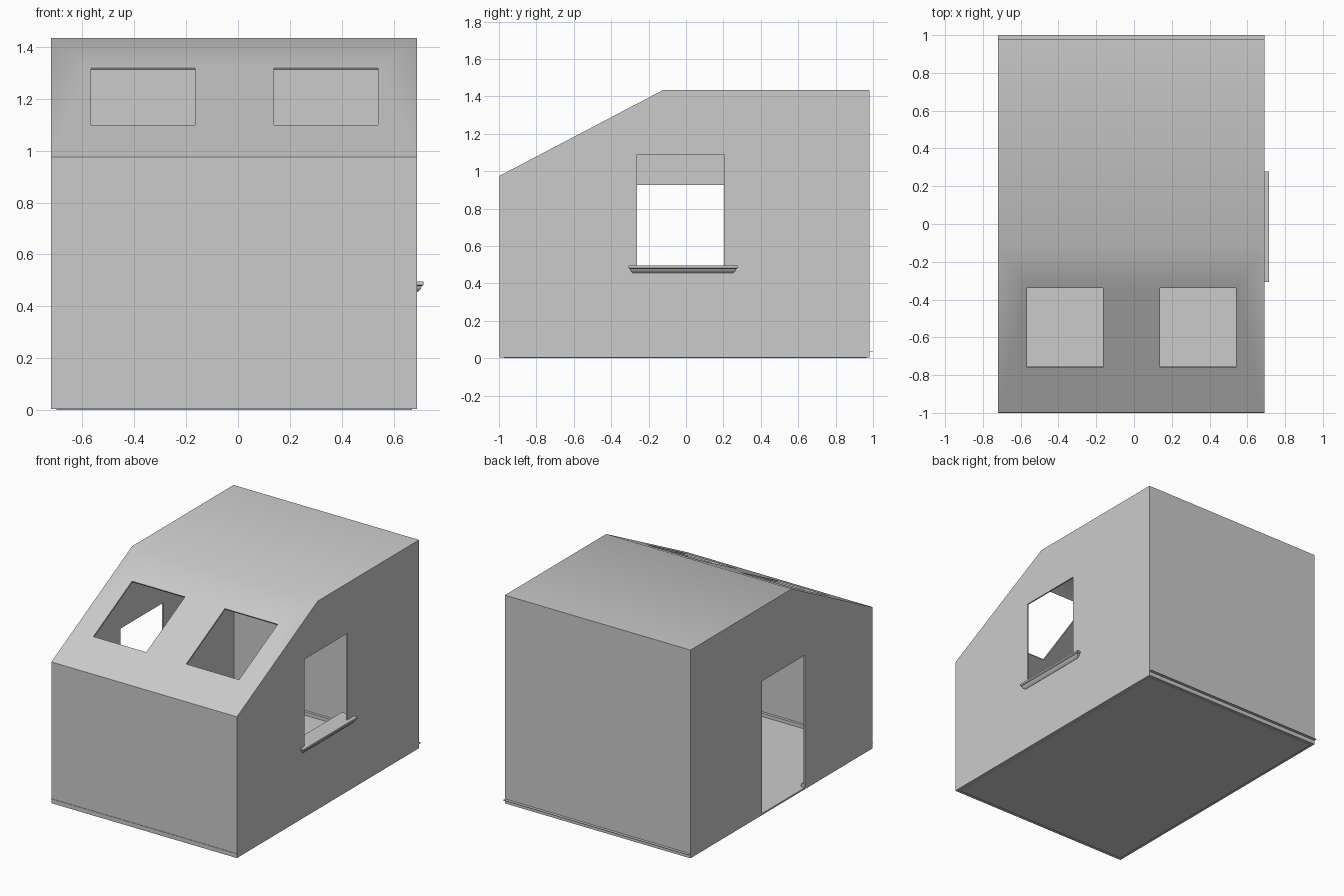
import bpy, bmesh, math
from mathutils import Matrix, Vector

if "Cube" in bpy.data.objects:
    bpy.data.objects.remove(bpy.data.objects["Cube"])

X0, X1 = -0.72, 0.69          # side walls
Y0, Y1 = -0.997, 0.98         # front and back walls


def finish(name, bm):
    bmesh.ops.recalc_face_normals(bm, faces=bm.faces)
    mesh = bpy.data.meshes.new(name)
    bm.to_mesh(mesh)
    bm.free()
    ob = bpy.data.objects.new(name, mesh)
    bpy.context.collection.objects.link(ob)
    return ob


def box(name, x0, x1, y0, y1, z0, z1, tilt=0.0):
    bm = bmesh.new()
    bmesh.ops.create_cube(bm, size=1)
    c = Vector(((x0 + x1) / 2, (y0 + y1) / 2, (z0 + z1) / 2))
    m = (Matrix.Translation(c) @ Matrix.Rotation(tilt, 4, 'X')
         @ Matrix.Diagonal((x1 - x0, y1 - y0, z1 - z0, 1)))
    bm.transform(m)
    return finish(name, bm)


def apply_all(ob):
    bpy.ops.object.select_all(action='DESELECT')
    bpy.context.view_layer.objects.active = ob
    ob.select_set(True)
    for mod in list(ob.modifiers):
        bpy.ops.object.modifier_apply(modifier=mod.name)


# House shell: side profile extruded along x, then hollowed
profile = [(Y0, 0.005), (Y1, 0.005), (Y1, 1.435), (-0.12, 1.435), (Y0, 0.975)]
bm = bmesh.new()
face = bm.faces.new([bm.verts.new((X0, y, z)) for y, z in profile])
ext = bmesh.ops.extrude_face_region(bm, geom=[face])
bmesh.ops.translate(bm, vec=(X1 - X0, 0, 0),
                    verts=[v for v in ext['geom'] if isinstance(v, bmesh.types.BMVert)])
shell = finish("house_shell", bm)
sol = shell.modifiers.new("thickness", 'SOLIDIFY')
sol.thickness = 0.01
sol.offset = -1
sol.use_even_offset = True

# Openings: window, door and two roof lights
slope = math.atan2(0.46, 0.877)
half = 0.21 / math.cos(slope)
yc, zc = -0.55, 1.21
cutters = [
    box("window_cutter", 0.6, 0.8, -0.262, 0.203, 0.485, 1.09),
    box("door_cutter", -0.8, -0.6, -0.262, 0.203, 0.016, 0.925),
]
for x0, x1 in ((-0.567, -0.165), (0.138, 0.54)):
    cutters.append(box("roof_light_cutter", x0, x1, yc - half, yc + half,
                       zc - 0.06, zc + 0.06, slope))
for c in cutters:
    c.hide_render = True
    mod = shell.modifiers.new("cut", 'BOOLEAN')
    mod.operation = 'DIFFERENCE'
    mod.solver = 'EXACT'
    mod.object = c
apply_all(shell)
for c in cutters:
    bpy.data.objects.remove(c)
bpy.ops.object.shade_smooth_by_angle(angle=math.radians(30))

# Floor underside, slightly inset
box("floor", X0 + 0.02, X1 - 0.02, Y0 + 0.025, Y1 - 0.015, 0.0, 0.006)

# Inner skirting, split at the door
for i, (x0, x1, y0, y1) in enumerate((
        (X0 + 0.01, X1 - 0.01, Y0 + 0.01, Y0 + 0.028),
        (X0 + 0.01, X1 - 0.01, Y1 - 0.028, Y1 - 0.01),
        (X1 - 0.028, X1 - 0.01, Y0 + 0.028, Y1 - 0.028),
        (X0 + 0.01, X0 + 0.028, Y0 + 0.028, -0.262),
        (X0 + 0.01, X0 + 0.028, 0.203, Y1 - 0.028))):
    box(f"skirting_{i + 1}", x0, x1, y0, y1, 0.014, 0.038)

# Thin outer ledges along the foot of the front and back walls
box("front_ledge", X0, X1, -1.0, Y0 + 0.005, 0.033, 0.036)
box("back_ledge", X0, X1, Y1 - 0.005, 1.0, 0.033, 0.036)

# Window sill: stacked rings stepping in towards the bottom
bm = bmesh.new()
rings = []
for inset, z in ((0, 0.495), (0, 0.483), (0.008, 0.478), (0.011, 0.468), (0.024, 0.455)):
    xa, xb, ya, yb = 0.595 + inset, 0.716 - inset, -0.308 + inset, 0.277 - inset
    rings.append([bm.verts.new((x, y, z))
                  for x, y in ((xa, ya), (xb, ya), (xb, yb), (xa, yb))])
for a, b in zip(rings, rings[1:]):
    for i in range(4):
        j = (i + 1) % 4
        bm.faces.new((a[i], a[j], b[j], b[i]))
bm.faces.new(rings[0])
bm.faces.new(rings[-1])
finish("window_sill", bm)
